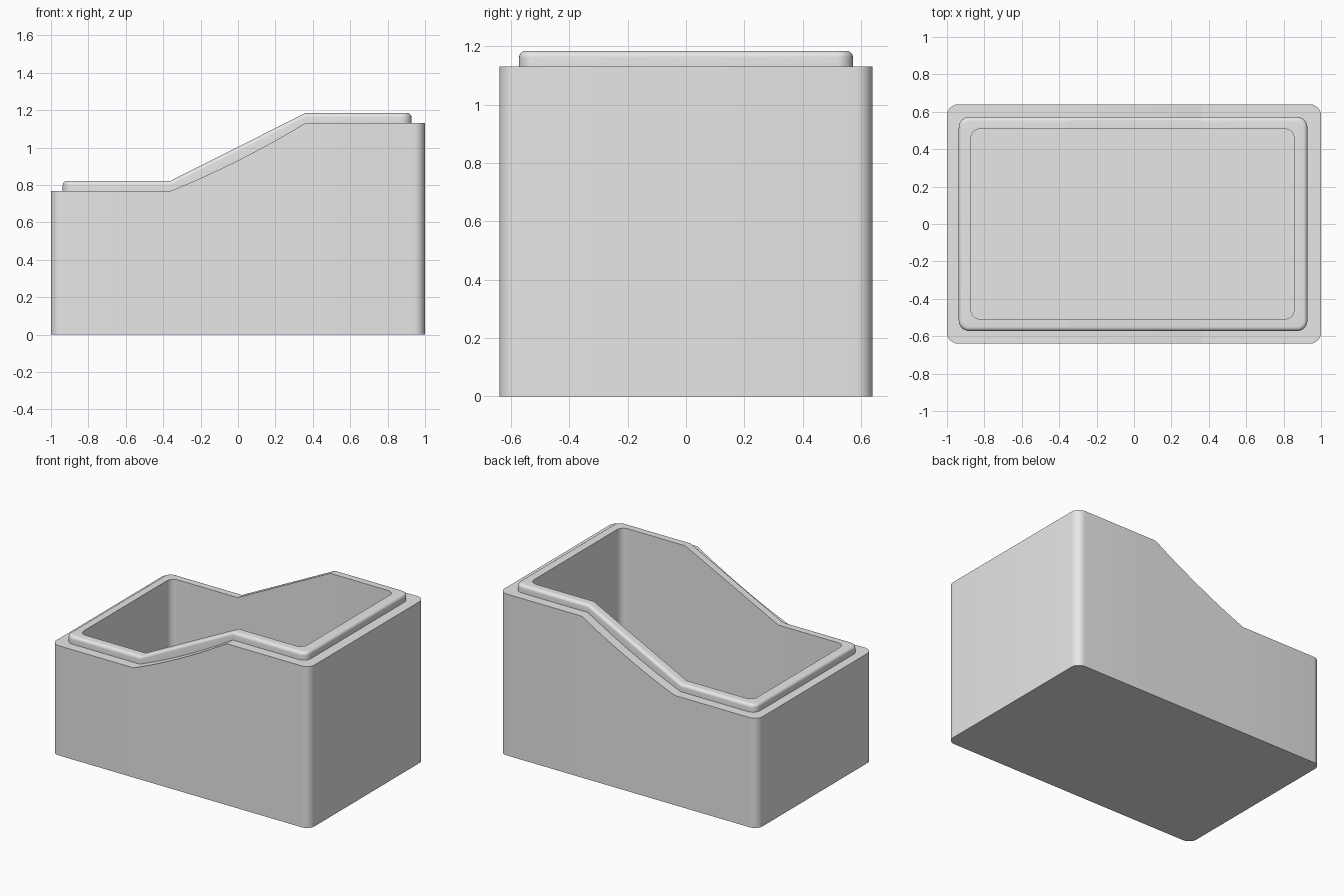
import bpy, bmesh, math

cube = bpy.data.objects.get("Cube")
if cube:
    bpy.data.objects.remove(cube, do_unlink=True)

grey = bpy.data.materials.new("plain grey")
grey.use_nodes = True
colour = (0.8, 0.8, 0.8, 1)
grey.diffuse_color = colour
grey.node_tree.nodes["Principled BSDF"].inputs["Base Color"].default_value = colour

SLOPE = 0.36                 # half length of the sloping middle
LOW, HIGH = 0.768, 1.13      # ledge heights at the two ends
LIP = 0.054                  # lip height above the ledge
FLOOR = 0.13
STEPS = 16
ARC = 8
XS = [-SLOPE + 2 * SLOPE * i / STEPS for i in range(STEPS + 1)]


def rim(x, sag=0.0):
    """Height of the stepped rim, with an optional dip in the slope."""
    t = min(max((x + SLOPE) / (2 * SLOPE), 0), 1)
    return LOW + (HIGH - LOW) * t - 4 * sag * t * (1 - t)


def outline(cx, hx, hy, r):
    """Rounded rectangle, with extra points along the slope."""
    def corner(sx, sy, start):
        return [(cx + sx * (hx - r) + r * math.cos(a), sy * (hy - r) + r * math.sin(a))
                for a in (start + math.pi / 2 * i / ARC for i in range(ARC + 1))]
    return ([(x, -hy) for x in XS]
            + corner(1, -1, -math.pi / 2) + corner(1, 1, 0)
            + [(x, hy) for x in reversed(XS)]
            + corner(-1, 1, math.pi / 2) + corner(-1, -1, math.pi))


bm = bmesh.new()


def ring(shape, height):
    return [bm.verts.new((x, y, height(x))) for x, y in outline(*shape)]


outer = (0, 1.0, 0.64, 0.06)
inner = (-0.008, 0.864, 0.508, 0.05)


def lip(inset):
    return (-0.005, 0.932 - inset, 0.572 - inset, 0.055 - inset)


# Outer wall, ledge and lip side
rings = [ring(outer, lambda x: 0),
         ring(outer, lambda x: rim(x, 0.018)),
         ring(lip(0), lambda x: rim(x, 0.018))]

# Rounded outer edge of the lip
R = 0.022
for i in range(7):
    a = math.pi / 2 * i / 6
    drop = R * (1 - math.sin(a))
    rings.append(ring(lip(R * (1 - math.cos(a))), lambda x: rim(x) + LIP - drop))

# Inner wall and floor
rings.append(ring(inner, lambda x: rim(x) + LIP))
rings.append(ring(inner, lambda x: FLOOR))

for a, b in zip(rings, rings[1:]):
    n = len(a)
    for i in range(n):
        j = (i + 1) % n
        bm.faces.new((a[i], a[j], b[j], b[i]))
bm.faces.new(list(reversed(rings[0])))
bm.faces.new(rings[-1])
bm.normal_update()

mesh = bpy.data.meshes.new("stepped_box")
bm.to_mesh(mesh)
bm.free()
mesh.materials.append(grey)
box = bpy.data.objects.new("stepped_box", mesh)
bpy.context.collection.objects.link(box)

for o in bpy.context.selected_objects:
    o.select_set(False)
box.select_set(True)
bpy.context.view_layer.objects.active = box
bpy.ops.object.shade_smooth_by_angle(angle=math.radians(20))
